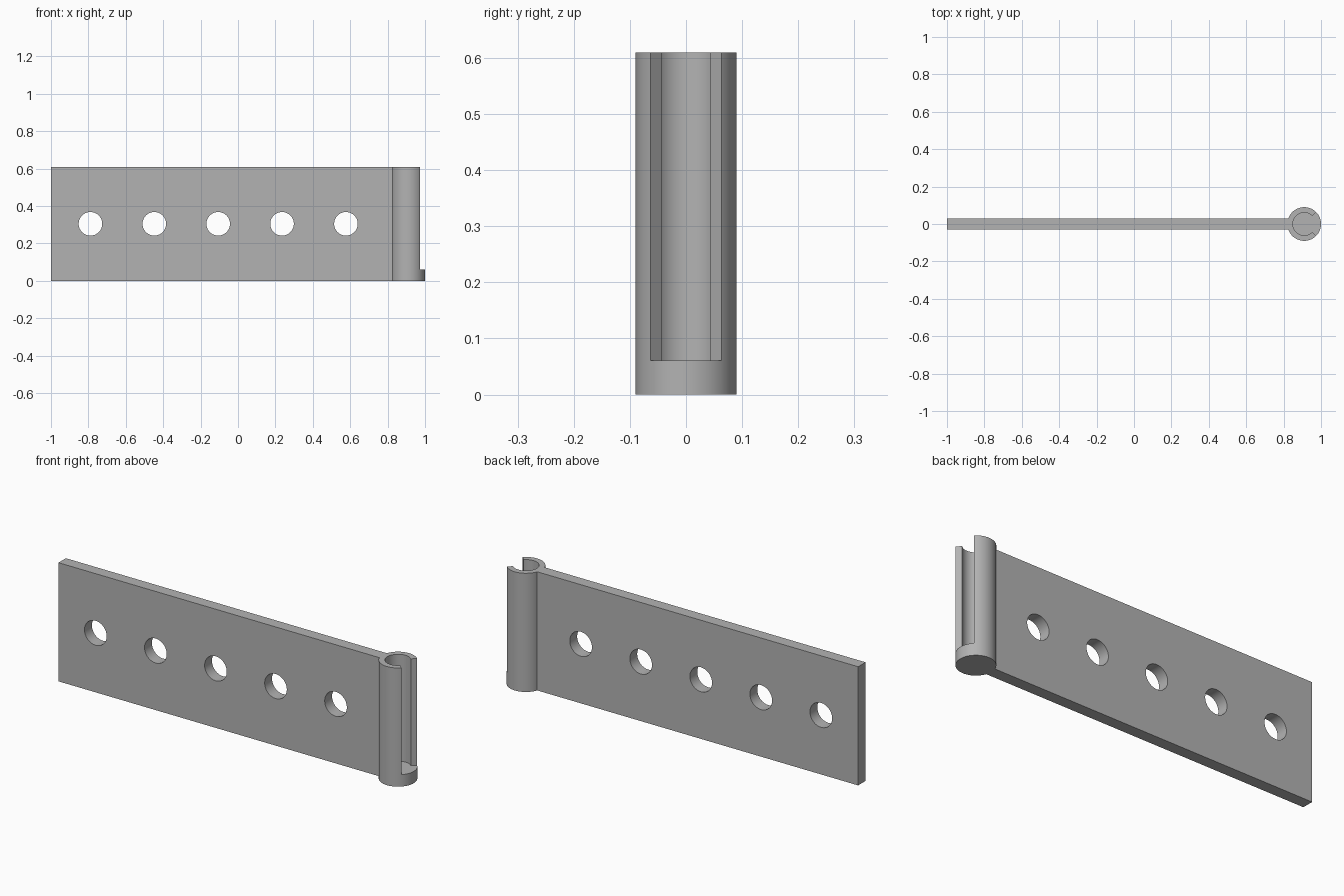
import bpy, bmesh
from math import cos, sin, pi, radians
from mathutils import Matrix

if "Cube" in bpy.data.objects:
    bpy.data.objects.remove(bpy.data.objects["Cube"], do_unlink=True)

HEIGHT, FLOOR = 0.61, 0.061
PIN_X, OUTER, BORE = 0.91, 0.09, 0.061
HALF_THICK, HOLE_R = 0.03, 0.063

steel = bpy.data.materials.new("grey steel")
steel.use_nodes = True
GREY = (0.45, 0.45, 0.45, 1)
steel.diffuse_color = GREY
steel.node_tree.nodes["Principled BSDF"].inputs["Base Color"].default_value = GREY


def arc(radius, start, end, steps):
    angles = [radians(start + (end - start) * i / steps) for i in range(steps + 1)]
    return [(radius * cos(a), radius * sin(a)) for a in angles]


def prism(name, outline, depth, matrix):
    """Extrude a flat outline along its local z, then place it."""
    bm = bmesh.new()
    face = bm.faces.new([bm.verts.new((x, y, 0)) for x, y in outline])
    top = bmesh.ops.extrude_face_region(bm, geom=[face])["geom"]
    verts = [v for v in top if isinstance(v, bmesh.types.BMVert)]
    bmesh.ops.translate(bm, vec=(0, 0, depth), verts=verts)
    bmesh.ops.recalc_face_normals(bm, faces=bm.faces)
    bm.transform(matrix)
    mesh = bpy.data.meshes.new(name)
    bm.to_mesh(mesh)
    bm.free()
    mesh.materials.append(steel)
    obj = bpy.data.objects.new(name, mesh)
    bpy.context.collection.objects.link(obj)
    return obj


def combine(target, other, operation):
    mod = target.modifiers.new(operation.lower(), 'BOOLEAN')
    mod.object, mod.operation, mod.solver = other, operation, 'EXACT'
    bpy.context.view_layer.objects.active = target
    bpy.ops.object.modifier_apply(modifier=mod.name)
    bpy.data.objects.remove(other, do_unlink=True)


# Flat leaf joined to the round barrel
end = PIN_X - 0.07
leaf = [(-1, -HALF_THICK), (end, -HALF_THICK), (end, HALF_THICK), (-1, HALF_THICK)]
hinge = prism("hinge_leaf", leaf, HEIGHT, Matrix())
barrel = prism("barrel", arc(OUTER, 0, 360, 96)[:-1], HEIGHT,
               Matrix.Translation((PIN_X, 0, 0)))
combine(hinge, barrel, 'UNION')

# Blind bore with a quarter-turn slot opening outwards
keyhole = arc(BORE, 45, 315, 72) + [(0.15, -0.15), (0.15, 0.15)]
combine(hinge, prism("bore_cutter", keyhole, HEIGHT,
                     Matrix.Translation((PIN_X, 0, FLOOR))), 'DIFFERENCE')

# Row of screw holes through the leaf
for i in range(5):
    place = Matrix.Translation((-0.789 + 0.3415 * i, 0.1, HEIGHT / 2)) @ Matrix.Rotation(pi / 2, 4, 'X')
    combine(hinge, prism("hole_cutter", arc(HOLE_R, 0, 360, 64)[:-1], 0.2, place), 'DIFFERENCE')

bpy.ops.object.select_all(action='DESELECT')
hinge.select_set(True)
bpy.context.view_layer.objects.active = hinge
bpy.ops.object.shade_smooth_by_angle(angle=radians(30))
